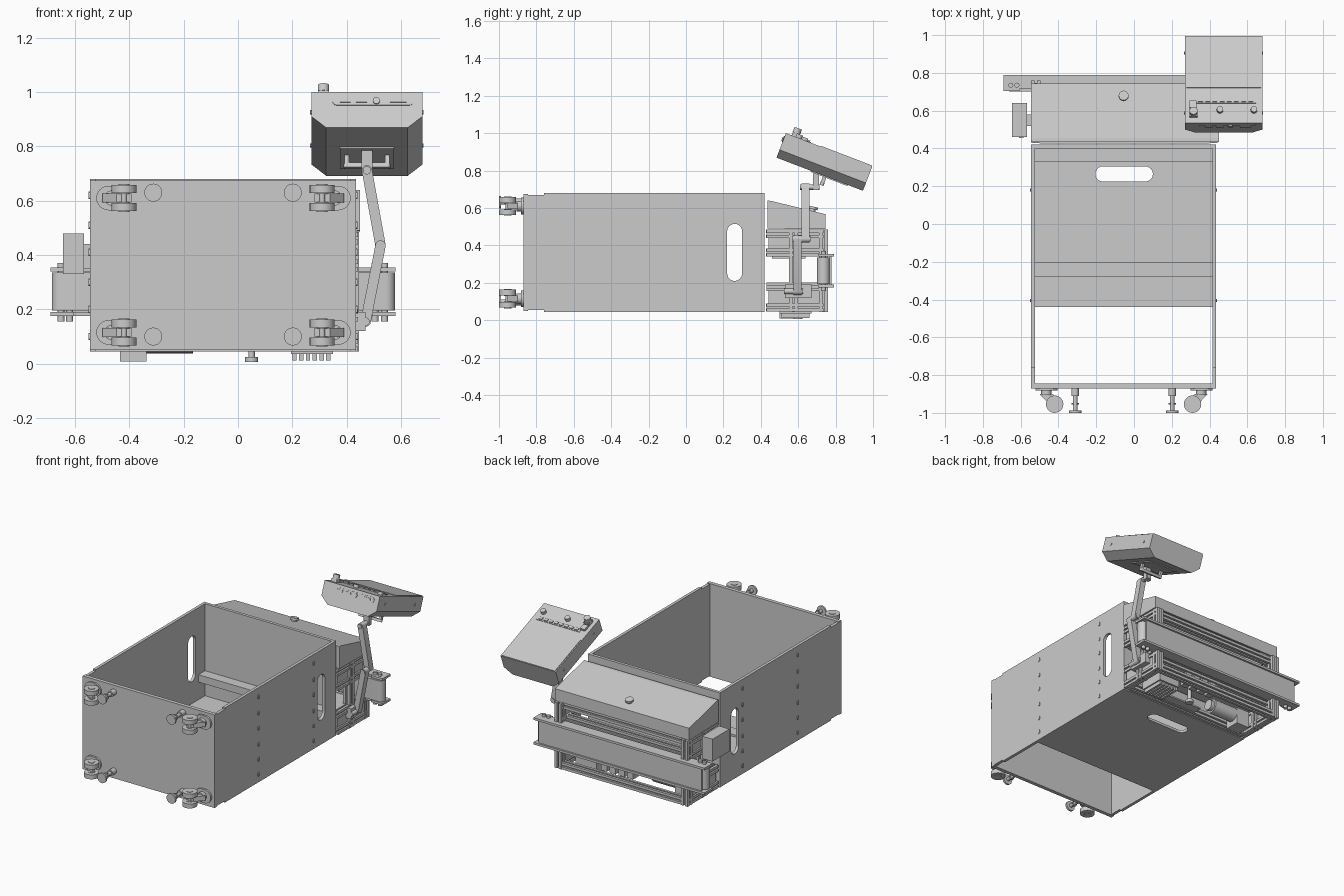
import bpy, bmesh, math
from mathutils import Matrix, Vector

CX = -0.055  # cabinet centre line
I4 = Matrix.Identity(4)


def finish(name, bm, mat=I4, smooth=False):
    bmesh.ops.recalc_face_normals(bm, faces=bm.faces)
    bm.transform(mat)
    me = bpy.data.meshes.new(name)
    bm.to_mesh(me)
    bm.free()
    ob = bpy.data.objects.new(name, me)
    bpy.context.collection.objects.link(ob)
    if smooth:
        bpy.ops.object.select_all(action='DESELECT')
        ob.select_set(True)
        bpy.context.view_layer.objects.active = ob
        bpy.ops.object.shade_smooth_by_angle(angle=math.radians(35))
    return ob


def prism(name, pts, axis, lo, hi, mat=I4, smooth=False):
    """Extrude a 2D outline along an axis."""
    def at(a, b, h):
        return {'x': (h, a, b), 'y': (a, h, b), 'z': (a, b, h)}[axis]
    bm = bmesh.new()
    f = bm.faces.new([bm.verts.new(at(a, b, lo)) for a, b in pts])
    ex = bmesh.ops.extrude_face_region(bm, geom=[f])
    vs = [v for v in ex['geom'] if isinstance(v, bmesh.types.BMVert)]
    bmesh.ops.translate(bm, verts=vs, vec=Vector(at(0, 0, hi - lo)))
    return finish(name, bm, mat, smooth)


def box(name, x0, x1, y0, y1, z0, z1, mat=I4):
    return prism(name, [(x0, y0), (x1, y0), (x1, y1), (x0, y1)], 'z', z0, z1, mat)


def stadium(a0, b0, a1, b1, r, n=12):
    """Outline of a rounded bar from one end centre to the other."""
    t = math.atan2(b1 - b0, a1 - a0)
    pts = []
    for a, b, s in ((a1, b1, t - math.pi / 2), (a0, b0, t + math.pi / 2)):
        pts += [(a + r * math.cos(s + math.pi * i / n), b + r * math.sin(s + math.pi * i / n))
                for i in range(n + 1)]
    return pts


def disc(name, a, b, r, axis, lo, hi, mat=I4, n=24):
    pts = [(a + r * math.cos(2 * math.pi * i / n), b + r * math.sin(2 * math.pi * i / n))
           for i in range(n)]
    return prism(name, pts, axis, lo, hi, mat, True)


def cut(ob, cutter):
    m = ob.modifiers.new("cut", 'BOOLEAN')
    m.operation, m.object, m.solver = 'DIFFERENCE', cutter, 'EXACT'
    bpy.context.view_layer.objects.active = ob
    bpy.ops.object.modifier_apply(modifier=m.name)
    bpy.data.objects.remove(cutter)


def rail(name, a, b, axis, lo, hi, s=0.045):
    """Slotted aluminium profile centred on (a, b)."""
    h, g, d = s / 2, s * 0.12, s * 0.28
    side = [(-h, -h), (-g, -h), (-g, -h + d), (g, -h + d), (g, -h)]
    pts = []
    for k in range(4):
        c, sn = round(math.cos(k * math.pi / 2)), round(math.sin(k * math.pi / 2))
        pts += [(a + x * c - y * sn, b + x * sn + y * c) for x, y in side]
    return prism(name, pts, axis, lo, hi)


# Cabinet walls, open above and partly open below
box("cabinet_base_wall", -0.545, 0.435, -0.87, -0.845, 0.05, 0.675)
back = box("cabinet_back_wall", -0.525, 0.415, 0.40, 0.42, 0.045, 0.68)
for s, n in ((-1, "left"), (1, "right")):
    xo, xi = CX + s * 0.49, CX + s * 0.47
    lo, hi = min(xo, xi), max(xo, xi)
    wall = box(n + "_wall", lo, hi, -0.76, 0.42, 0.045, 0.68)
    cut(wall, prism("cutter", stadium(0.26, 0.25, 0.26, 0.475, 0.04), 'x', lo - 0.1, hi + 0.1))
    box(n + "_wall_end", lo, hi, -0.845, -0.76, 0.055, 0.67)
    for y in (-0.405, 0.18):
        for z in (0.10, 0.20, 0.30, 0.41, 0.51, 0.62):
            a = xo if s > 0 else xo - 0.005
            prism(n + "_wall_stud", stadium(y, z - 0.006, y, z + 0.006, 0.008, 5), 'x', a, a + 0.005)
floor = box("floor_panel", -0.525, 0.415, -0.44, 0.40, 0.045, 0.062)
cut(floor, prism("cutter", stadium(-0.165, 0.265, 0.06, 0.265, 0.04), 'z', 0, 0.2))
box("floor_crossbar", -0.525, 0.415, -0.28, -0.20, 0.062, 0.075)
box("back_crossbar", -0.525, 0.415, 0.33, 0.40, 0.18, 0.23)

# Twin wheel casters and levelling feet
for s in (-1, 1):
    for zc, zf in ((0.115, 0.10), (0.61, 0.63)):
        px, wx = CX + s * 0.41, CX + s * 0.365
        prism("caster_plate", stadium(px - 0.012, zc, px + 0.015, zc, 0.045), 'y', -0.882, -0.87)
        disc("caster_swivel", px, zc, 0.028, 'y', -0.905, -0.88)
        prism("caster_fork", [(px - 0.035, -0.90), (px + 0.035, -0.90), (wx + 0.028, -0.955),
              (wx - 0.028, -0.955)], 'z', zc - 0.016, zc + 0.016)
        for dz in (-0.033, 0.033):
            disc("caster_wheel", wx, -0.954, 0.046, 'z', zc + dz - 0.015, zc + dz + 0.015)
            disc("caster_hub", wx, -0.954, 0.02, 'z', zc + dz - 0.018, zc + dz + 0.018)
        disc("caster_axle", wx, -0.954, 0.01, 'z', zc - 0.05, zc + 0.05)
        fx = CX + s * 0.257
        disc("levelling_stem", fx, zf, 0.012, 'y', -0.99, -0.90)
        disc("levelling_collar", fx, zf, 0.02, 'y', -0.91, -0.87)
        disc("levelling_nut", fx, zf, 0.02, 'y', -0.955, -0.948, n=6)
        disc("levelling_foot", fx, zf, 0.033, 'y', -1.0, -0.988)

# Rear machine frame of slotted rails
for x in (-0.52, 0.42):
    for z in (0.068, 0.178, 0.362, 0.462):
        rail("side_rail", x, z, 'y', 0.43, 0.735)
    for y in (0.575, 0.735):
        rail("frame_post", x, y, 'z', 0.045, 0.485, 0.05)
    box("upper_side_plate", x - 0.012, x + 0.012, 0.44, 0.73, 0.345, 0.48)
    box("lower_side_plate", x - 0.012, x + 0.012, 0.44, 0.73, 0.05, 0.19)
for y, z in ((0.45, 0.068), (0.735, 0.068), (0.45, 0.362), (0.45, 0.462), (0.71, 0.462), (0.68, 0.362),
             (0.68, 0.178)):
    rail("cross_rail", y, z, 'x', -0.50, 0.40)
box("machine_deck", -0.51, 0.41, 0.43, 0.68, 0.185, 0.198)

# Sloping lid over the frame
outer = [(0.435, 0.49), (0.435, 0.64), (0.455, 0.638), (0.745, 0.567), (0.745, 0.487)]
inner = [(0.733, 0.487), (0.733, 0.558), (0.455, 0.626), (0.447, 0.626), (0.447, 0.49)]
prism("lid_shell", outer + inner, 'x', -0.545, 0.45)
for x in (-0.545, 0.438):
    prism("lid_end", outer, 'x', x, x + 0.012)
tilt = Matrix.Translation((CX, 0.675, 0.584)) @ Matrix.Rotation(-0.24, 4, 'X')
disc("lid_knob_stem", 0, 0, 0.016, 'z', -0.01, 0.014, tilt)
disc("lid_knob", 0, 0, 0.026, 'z', 0.01, 0.024, tilt)

# Belt running on upright end rollers
prism("conveyor_belt", stadium(-0.652, 0.735, 0.545, 0.735, 0.034), 'z', 0.195, 0.335, smooth=True)
for z0, z1 in ((0.175, 0.19), (0.34, 0.355)):
    box("conveyor_guide", -0.69, 0.58, 0.768, 0.79, z0, z1)
    box("conveyor_plate", -0.67, 0.56, 0.715, 0.77, z0, z1)
    for x in (-0.645, 0.54):
        box("conveyor_end", x - 0.045, x + 0.04, 0.705, 0.77, z0, z1)
box("conveyor_back_strip", -0.66, 0.55, 0.768, 0.778, 0.19, 0.34)
for x in (-0.652, -0.62, 0.505, 0.54):
    disc("roller_bolt", x, 0.735, 0.013, 'z', 0.155, 0.37)
box("control_box", -0.645, -0.567, 0.46, 0.64, 0.33, 0.48)
box("control_box_bracket", -0.58, -0.54, 0.52, 0.58, 0.35, 0.44)
box("control_box_switch", -0.61, -0.585, 0.455, 0.46, 0.43, 0.458)

# Drive and electrics under the deck
box("gearbox", -0.435, -0.337, 0.50, 0.60, 0.008, 0.12)
disc("drive_motor", 0.555, 0.085, 0.047, 'x', -0.337, -0.165)
disc("motor_cap", 0.555, 0.085, 0.035, 'x', -0.165, -0.14)
box("terminal_base", 0.195, 0.35, 0.50, 0.67, 0.035, 0.185)
for i in range(6):
    box("terminal_rib", 0.20 + i * 0.025, 0.216 + i * 0.025, 0.51, 0.66, 0.012, 0.035)
disc("lower_knob", 0.05, 0.60, 0.024, 'z', 0.006, 0.025)
disc("lower_knob_stem", 0.05, 0.60, 0.012, 'z', 0.02, 0.19)
box("electrics_plate", -0.10, 0.19, 0.47, 0.53, 0.05, 0.06)
for i in range(4):
    box("relay", -0.09 + i * 0.065, -0.045 + i * 0.065, 0.63, 0.69, 0.08, 0.185)

# Jointed arm carrying the console
box("arm_bracket", 0.43, 0.47, 0.53, 0.67, 0.12, 0.19)
prism("lower_arm", stadium(0.47, 0.155, 0.525, 0.435, 0.019), 'y', 0.575, 0.617, smooth=True)
prism("upper_arm", stadium(0.525, 0.435, 0.475, 0.712, 0.019), 'y', 0.617, 0.66, smooth=True)
for a, b, y0, y1 in ((0.47, 0.155, 0.525, 0.625), (0.525, 0.435, 0.57, 0.665), (0.475, 0.712, 0.61, 0.715)):
    disc("arm_joint", a, b, 0.015, 'y', y0, y1)
box("arm_head", 0.455, 0.495, 0.68, 0.71, 0.695, 0.785)

# Console: chamfered casing, lid panel, controls and handle
M = Matrix.Translation((0.475, 0.74, 0.846)) @ Matrix.Rotation(math.radians(-21), 4, 'X')
prism("console_case", [(-0.205, 0.07), (-0.205, -0.025), (-0.15, -0.07), (0.15, -0.07),
      (0.205, -0.025), (0.205, 0.07)], 'y', -0.2475, 0.2475, M)
box("console_screen", -0.198, 0.198, -0.048, 0.245, 0.07, 0.074, M)
box("console_button_strip", -0.15, 0.17, -0.135, -0.105, 0.07, 0.073, M)
for i in range(8):
    x = -0.135 + i * 0.038
    box("console_button", x, x + 0.024, -0.129, -0.111, 0.073, 0.079, M)
box("stop_button_base", -0.18, -0.14, -0.215, -0.175, 0.07, 0.09, M)
disc("stop_button", -0.16, -0.195, 0.021, 'z', 0.09, 0.118, M)
box("key_block", -0.18, -0.145, -0.165, -0.125, 0.07, 0.085, M)
for x in (-0.02, 0.16):
    disc("console_knob", x, -0.175, 0.017, 'z', 0.07, 0.09, M)
prism("port_panel", stadium(-0.11, 0.035, 0.155, 0.035, 0.017), 'y', -0.25, -0.2475, M)
for x, w in ((-0.08, 0.02), (-0.02, 0.02), (0.115, 0.03)):
    box("port", x - w, x + w, -0.255, -0.25, 0.028, 0.042, M)
disc("round_port", 0.035, 0.035, 0.013, 'y', -0.256, -0.25, M)
for x in (-0.209, 0.205):
    for y in (-0.17, 0.17):
        disc("console_screw", y, 0.02, 0.008, 'x', x, x + 0.004, M, 10)
box("handle_plate", -0.10, 0.10, -0.05, 0.16, -0.076, -0.07, M)
for x in (-0.075, 0.075):
    box("handle_leg", x - 0.008, x + 0.008, 0.02, 0.04, -0.11, -0.07, M)
prism("handle_bar", stadium(-0.075, 0.03, 0.075, 0.03, 0.011), 'z', -0.122, -0.105, M, True)
